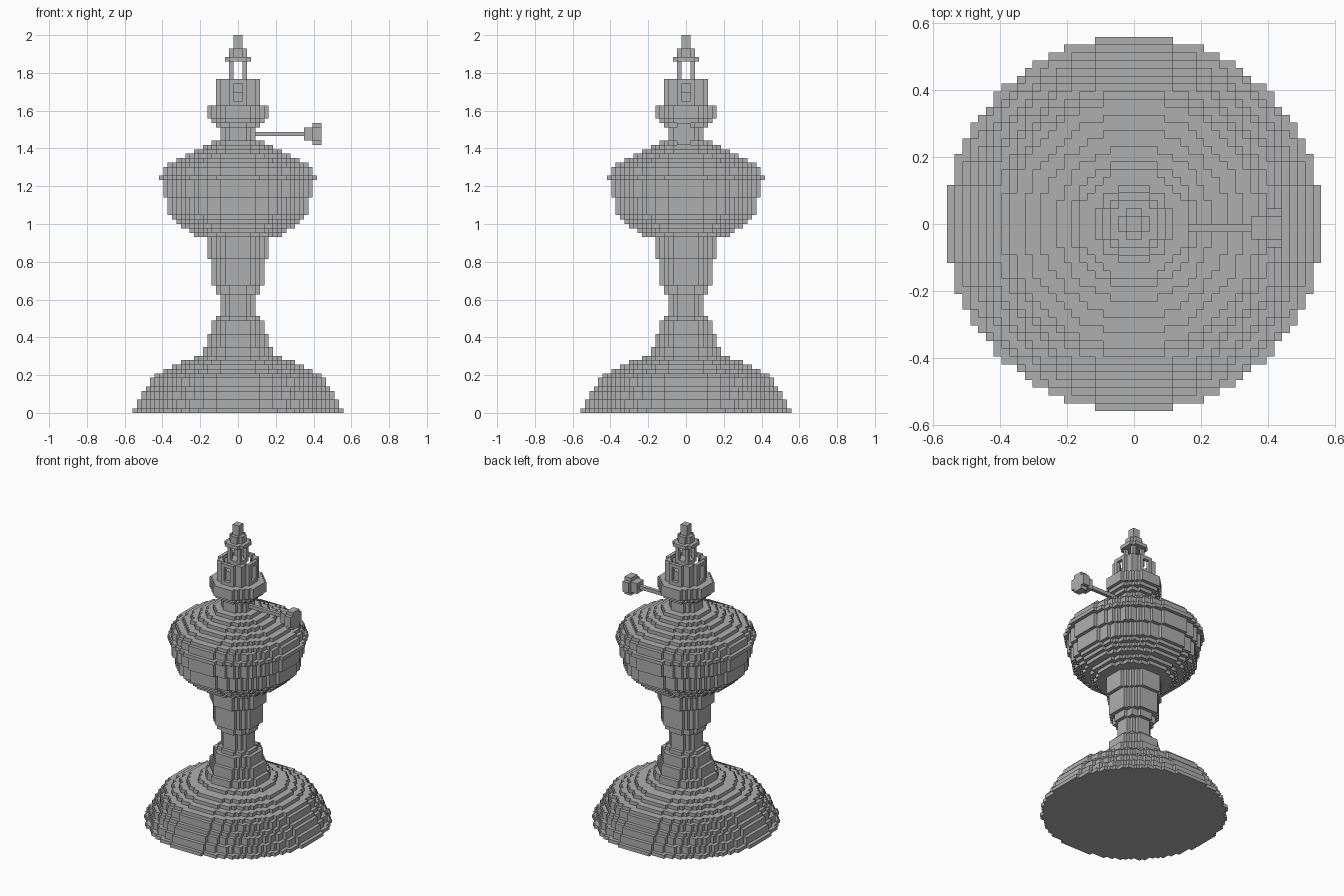
import bpy, bmesh
from mathutils import Vector

if "Cube" in bpy.data.objects:
    bpy.data.objects.remove(bpy.data.objects["Cube"], do_unlink=True)

CELL = 2 / 86  # the lamp is 86 blocks tall

grey = bpy.data.materials.new("plain grey")
grey.use_nodes = True
grey.diffuse_color = (0.43, 0.43, 0.43, 1)
grey.node_tree.nodes["Principled BSDF"].inputs["Base Color"].default_value = (0.43, 0.43, 0.43, 1)


def disc(r):
    """Block columns of a round layer."""
    return {(x, y) for x in range(-r, r) for y in range(-r, r)
            if (x + .5) ** 2 + (y + .5) ** 2 < (r + .1) ** 2}


def turned(z, layers):
    """Stack of round layers, each (radius, height), starting at z."""
    cells = set()
    for r, h in layers:
        cells |= {(x, y, k) for x, y in disc(r) for k in range(z, z + h)}
        z += h
    return cells


def box(x0, x1, y0, y1, z0, z1):
    return {(x, y, z) for x in range(x0, x1) for y in range(y0, y1) for z in range(z0, z1)}


def build(name, cells):
    """Skin the outside of a set of blocks and merge flat areas."""
    bm = bmesh.new()
    verts = {}

    def vert(p):
        key = tuple(round(c) for c in p)
        if key not in verts:
            verts[key] = bm.verts.new(Vector(key) * CELL)
        return verts[key]

    for c in cells:
        for axis in range(3):
            for side in (0, 1):
                n = list(c)
                n[axis] += 1 if side else -1
                if tuple(n) in cells:
                    continue
                u, v = Vector(), Vector()
                u[(axis + 1) % 3] = v[(axis + 2) % 3] = 1
                o = Vector(c)
                o[axis] += side
                loop = [o, o + u, o + u + v, o + v]
                bm.faces.new([vert(p) for p in (loop if side else loop[::-1])])
    bmesh.ops.dissolve_limit(bm, angle_limit=0.01, verts=bm.verts[:], edges=bm.edges[:])
    mesh = bpy.data.meshes.new(name)
    bm.to_mesh(mesh)
    bm.free()
    mesh.materials.append(grey)
    bpy.context.collection.objects.link(bpy.data.objects.new(name, mesh))


# Wide domed foot and stem
build("foot", turned(0, [(24, 1), (23, 2), (22, 2), (21, 1), (20, 2), (19, 1), (17, 1),
                         (15, 1), (13, 1), (10, 1), (8, 2), (7, 3), (6, 3), (5, 1)]))
build("stem", turned(22, [(4, 5), (5, 2), (6, 6), (7, 5)]))

# Oil bowl with a thin rim
build("bowl", turned(40, [(10, 1), (11, 1), (13, 1), (14, 1), (15, 1), (16, 4), (17, 4), (18, 1),
                          (17, 2), (16, 1), (14, 1), (12, 1), (10, 1), (8, 1), (6, 1)]))

# Burner neck and collar
build("burner", turned(62, [(4, 3), (5, 1), (6, 1), (7, 3)]))

# Open gallery ring with a window on each side
gallery = turned(70, [(5, 6)]) - turned(70, [(4, 6)])
gallery -= box(-1, 1, -5, 5, 71, 75) | box(-5, 5, -1, 1, 71, 75)
build("gallery", gallery)
build("wick_holder", turned(70, [(3, 3), (2, 3)]) | box(-2, 2, -2, 2, 75, 76))

# Four thin posts carrying the cap and finial
posts = set()
for x in (-2, 1):
    for y in (-2, 1):
        posts |= box(x, x + 1, y, y + 1, 76, 80)
build("cap_posts", posts)
build("cap", turned(80, [(3, 1), (2, 2), (1, 3)]))

# Wick adjuster on the left: rod and octagonal knob
build("adjuster_rod", box(4, 15, -1, 0, 63, 64))
knob = box(15, 17, -2, 1, 62, 65)
knob |= box(17, 19, -3, 2, 62, 65) | box(17, 19, -2, 1, 61, 66)
build("adjuster_knob", knob)
